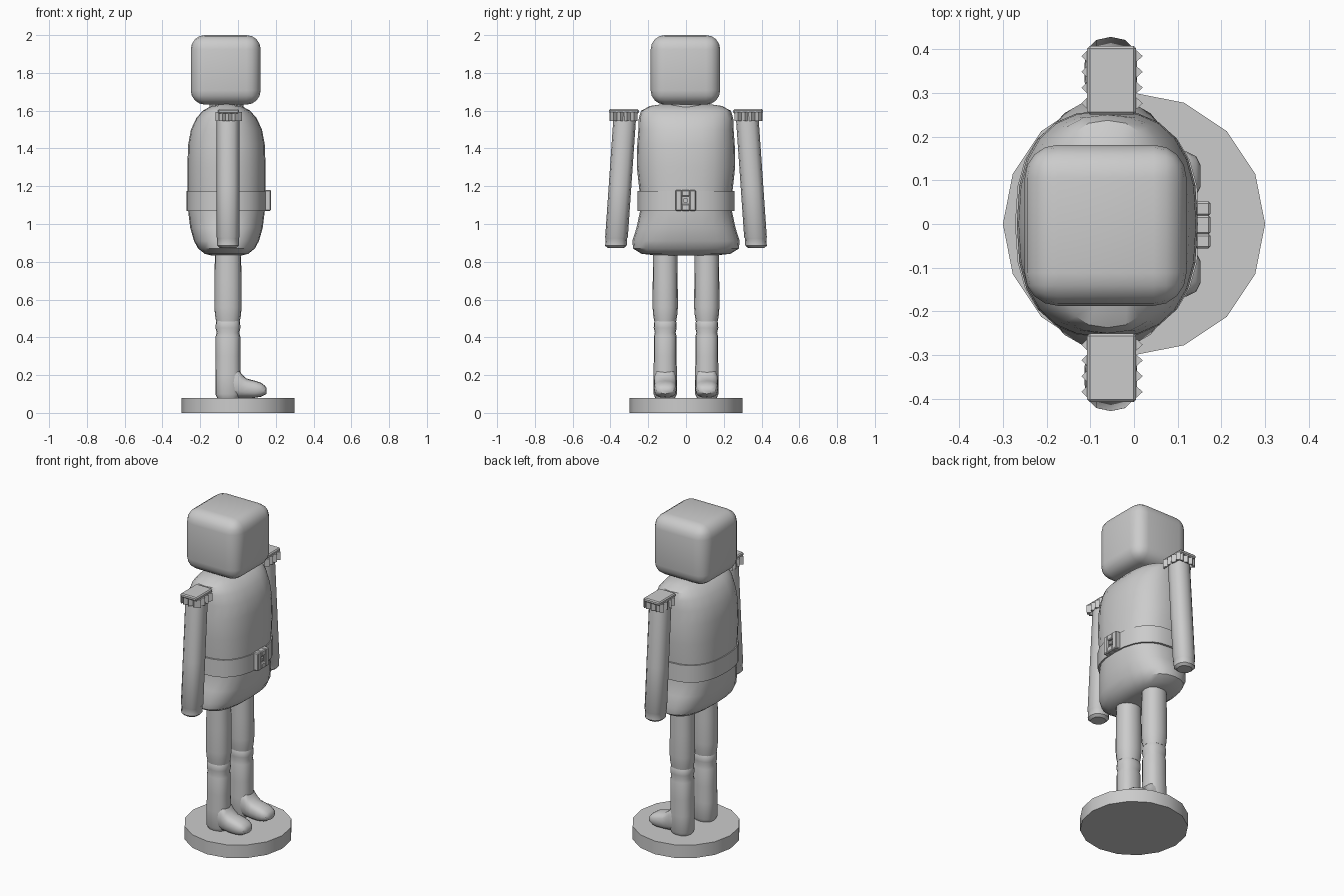
import bpy, bmesh
from math import cos, sin, pi, copysign
from mathutils import Vector

if "Cube" in bpy.data.objects:
    bpy.data.objects.remove(bpy.data.objects["Cube"])


def make(name, bm, mirror=False, smooth=True):
    bmesh.ops.recalc_face_normals(bm, faces=bm.faces)
    me = bpy.data.meshes.new(name)
    bm.to_mesh(me)
    bm.free()
    ob = bpy.data.objects.new(name, me)
    bpy.context.collection.objects.link(ob)
    if mirror:
        m = ob.modifiers.new("Mirror", 'MIRROR')
        m.use_axis = (False, True, False)
    if smooth:
        bpy.ops.object.select_all(action='DESELECT')
        ob.select_set(True)
        bpy.context.view_layer.objects.active = ob
        bpy.ops.object.shade_smooth_by_angle(angle=0.6)
    return ob


def loft(name, rings, sides=16, power=2.0, axis='Z', mirror=False):
    """Each ring: centre (x, y, z), two radii; superellipse cross-section."""
    bm = bmesh.new()
    rows = []
    for c, ra, rb in rings:
        row = []
        for i in range(sides):
            a = 2 * pi * i / sides
            u = copysign(abs(cos(a)) ** (2 / power), cos(a)) * ra
            v = copysign(abs(sin(a)) ** (2 / power), sin(a)) * rb
            d = Vector((u, v, 0)) if axis == 'Z' else Vector((0, u, v))
            row.append(bm.verts.new(Vector(c) + d))
        rows.append(row)
    for r, s in zip(rows, rows[1:]):
        for i in range(sides):
            j = (i + 1) % sides
            bm.faces.new((r[i], r[j], s[j], s[i]))
    bm.faces.new(rows[0])
    bm.faces.new(rows[-1])
    return make(name, bm, mirror)


def box(name, lo, hi, bevel=0.0, segs=3, mirror=False):
    bm = bmesh.new()
    bmesh.ops.create_cube(bm, size=1)
    lo, hi = Vector(lo), Vector(hi)
    for v in bm.verts:
        v.co = (lo + hi) / 2 + v.co * (hi - lo)
    if bevel:
        bmesh.ops.bevel(bm, geom=bm.edges[:], offset=bevel, segments=segs,
                        profile=0.5, affect='EDGES')
    return make(name, bm, mirror)


# Round display base with 16 flat sides
loft("base", [((0, 0, 0), 0.3, 0.3), ((0, 0, 0.08), 0.3, 0.3)])

# Block head and short neck
box("head", (-0.25, -0.187, 1.632), (0.12, 0.181, 2.0), 0.075, 4)
loft("neck", [((-0.06, 0, 1.58), 0.09, 0.09), ((-0.06, 0, 1.65), 0.09, 0.09)])

# Tunic flaring toward the hem: z, half depth, half width
tunic = [(0.832, 0.075, 0.14), (0.842, 0.115, 0.235), (0.87, 0.15, 0.28),
         (0.91, 0.172, 0.284), (0.98, 0.192, 0.262), (1.07, 0.203, 0.243),
         (1.18, 0.206, 0.247), (1.3, 0.207, 0.26), (1.42, 0.203, 0.258),
         (1.5, 0.188, 0.252), (1.56, 0.16, 0.25), (1.6, 0.125, 0.237),
         (1.625, 0.08, 0.19), (1.635, 0.03, 0.12)]
loft("tunic", [((-0.061, 0, z), a, b) for z, a, b in tunic], 24, 2.5)

# Belt and square buckle with a recessed centre
loft("belt", [((-0.061, 0, z), 0.211, 0.257) for z in (1.07, 1.175)], 24, 2.5)
box("buckle_plate", (0.14, -0.03, 1.09), (0.162, 0.026, 1.16))
for y0, y1, z0, z1 in ((-0.056, -0.022, 1.07, 1.18), (0.018, 0.052, 1.07, 1.18),
                       (-0.024, 0.02, 1.07, 1.105), (-0.024, 0.02, 1.145, 1.18)):
    box("buckle_frame", (0.14, y0, z0), (0.175, y1, z1), 0.005, 1)
box("buckle_pin", (0.15, -0.012, 1.115), (0.172, 0.008, 1.135))

# Arms, leaning outward, with a rounded cuff end
arm = [(1.595, 0.055), (1.54, 0.06), (1.2, 0.06), (0.93, 0.06),
       (0.925, 0.057), (0.885, 0.057), (0.872, 0.042)]
loft("arm", [((-0.053, 0.322 + (1.595 - z) * 0.069, z), r, r) for z, r in arm],
     12, 2.3, mirror=True)

# Shoulder boards
box("shoulder_board", (-0.107, 0.25, 1.585), (0.005, 0.407, 1.608), 0.006, 1, True)

# Zigzag fringe hanging from the board edges
bm = bmesh.new()


def tooth(a, b, out):
    a, b, out = Vector(a), Vector(b), Vector(out)
    drop = Vector((0, 0, -0.048))
    mid = (a + b) / 2 + out
    q = [bm.verts.new(p) for p in (a, b, mid, a + drop, b + drop, mid + drop)]
    for f in ((0, 1, 2), (3, 5, 4), (0, 2, 5, 3), (2, 1, 4, 5), (1, 0, 3, 4)):
        bm.faces.new([q[k] for k in f])


for i in range(4):
    y0, y1 = 0.258 + i * 0.036, 0.258 + (i + 1) * 0.036
    tooth((0.0, y0, 1.592), (0.0, y1, 1.592), (0.02, 0, 0))
    tooth((-0.102, y0, 1.592), (-0.102, y1, 1.592), (-0.018, 0, 0))
for i in range(3):
    x0 = -0.1 + i * 0.034
    tooth((x0, 0.39, 1.592), (x0 + 0.034, 0.39, 1.592), (0, 0.016, 0))
make("shoulder_fringe", bm, True)

# Trouser legs, gathered at the knee
leg = [(0.9, 0.066), (0.7, 0.068), (0.56, 0.069), (0.52, 0.066), (0.485, 0.06)]
loft("trouser_leg", [((-0.053, 0.11, z), r + 0.003, r - 0.002) for z, r in leg],
     16, 2.2, mirror=True)

# Boot shaft with a rolled top
boot = [(0.495, 0.055), (0.48, 0.062), (0.45, 0.064), (0.425, 0.058), (0.405, 0.063),
        (0.3, 0.063), (0.2, 0.065), (0.1, 0.065), (0.08, 0.056)]
loft("boot_shaft", [((-0.053, 0.11, z), r + 0.002, r - 0.003) for z, r in boot],
     16, 2.4, mirror=True)

# Boot foot: x, top height, half width
foot = [(-0.06, 0.25, 0.055), (0.0, 0.235, 0.06), (0.02, 0.205, 0.06),
        (0.045, 0.182, 0.06), (0.09, 0.17, 0.06), (0.12, 0.16, 0.056),
        (0.142, 0.145, 0.045), (0.152, 0.13, 0.025)]
loft("boot_foot", [((x, 0.11, (t + 0.08 + max(0, x - 0.11) * 0.5) / 2), w,
                    (t - 0.08 - max(0, x - 0.11) * 0.5) / 2) for x, t, w in foot],
     16, 2.6, 'X', True)
